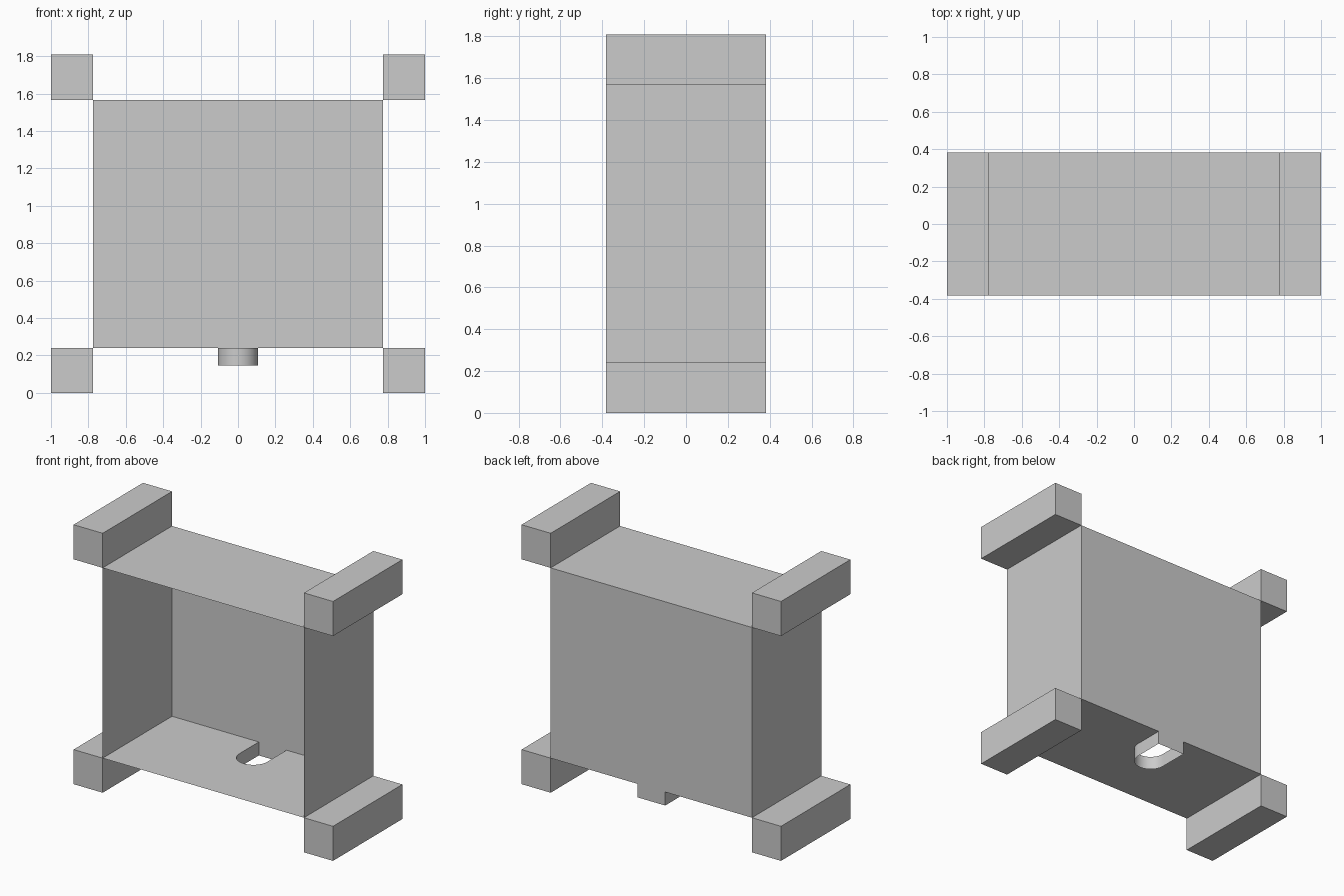
import bpy, bmesh, math

if "Cube" in bpy.data.objects:
    bpy.data.objects.remove(bpy.data.objects["Cube"], do_unlink=True)

# Main dimensions
W, D = 0.776, 0.382          # half width and half depth of the case
Z0, Z1, TOP = 0.241, 1.567, 1.808
SLOT_R, SLOT_Y, SLOT_Z = 0.107, 0.17, 0.147

grey = bpy.data.materials.new("light grey")
grey.use_nodes = True
COLOR = (0.6, 0.6, 0.6, 1)
grey.diffuse_color = COLOR
grey.node_tree.nodes["Principled BSDF"].inputs["Base Color"].default_value = COLOR


def make(name, faces, smooth=False):
    """Build an object from lists of face corner points."""
    bm = bmesh.new()
    for pts in faces:
        bm.faces.new([bm.verts.new(p) for p in pts])
    bmesh.ops.remove_doubles(bm, verts=bm.verts, dist=1e-5)
    me = bpy.data.meshes.new(name)
    bm.to_mesh(me)
    bm.free()
    me.materials.append(grey)
    ob = bpy.data.objects.new(name, me)
    bpy.context.collection.objects.link(ob)
    if smooth:
        bpy.ops.object.select_all(action='DESELECT')
        ob.select_set(True)
        bpy.context.view_layer.objects.active = ob
        bpy.ops.object.shade_smooth_by_angle(angle=math.radians(30))
    return ob


def bar(name, x0, x1, z0, z1):
    """Solid corner bar running the full depth."""
    bm = bmesh.new()
    bmesh.ops.create_cube(bm, size=1)
    for v in bm.verts:
        v.co = (x0 if v.co.x < 0 else x1, math.copysign(D, v.co.y),
                z0 if v.co.z < 0 else z1)
    me = bpy.data.meshes.new(name)
    bm.to_mesh(me)
    bm.free()
    me.materials.append(grey)
    bpy.context.collection.objects.link(bpy.data.objects.new(name, me))


# Four corner bars
for side, x0, x1 in (("left", W, 1), ("right", -1, -W)):
    bar("lower_" + side + "_bar", x0, x1, 0, Z0)
    bar("upper_" + side + "_bar", x0, x1, Z1, TOP)

# U-shaped slot outline, from back right round the front to back left
N = 24
arc = [(SLOT_R * math.cos(math.pi + math.pi * i / N),
        SLOT_Y + SLOT_R * math.sin(math.pi + math.pi * i / N)) for i in range(N + 1)]
outline = [(-SLOT_R, D)] + arc + [(SLOT_R, D)]

# Thin sheet case, open at the front, with the slot notched into the floor
floor = [(x, y, Z0) for x, y in
         outline + [(W, D), (W, -D), (-W, -D), (-W, D)]]
make("case_floor", [floor])
make("case_top", [[(-W, -D, Z1), (W, -D, Z1), (W, D, Z1), (-W, D, Z1)]])
make("case_back", [[(W, D, Z0), (-W, D, Z0), (-W, D, Z1), (W, D, Z1)]])
make("case_left_wall", [[(W, -D, Z0), (W, D, Z0), (W, D, Z1), (W, -D, Z1)]])
make("case_right_wall", [[(-W, D, Z0), (-W, -D, Z0), (-W, -D, Z1), (-W, D, Z1)]])

# Open spout below the slot
ring = outline + outline[:1]
make("slot_spout", [[(*a, SLOT_Z), (*b, SLOT_Z), (*b, Z0), (*a, Z0)]
                    for a, b in zip(ring, ring[1:])], smooth=True)
